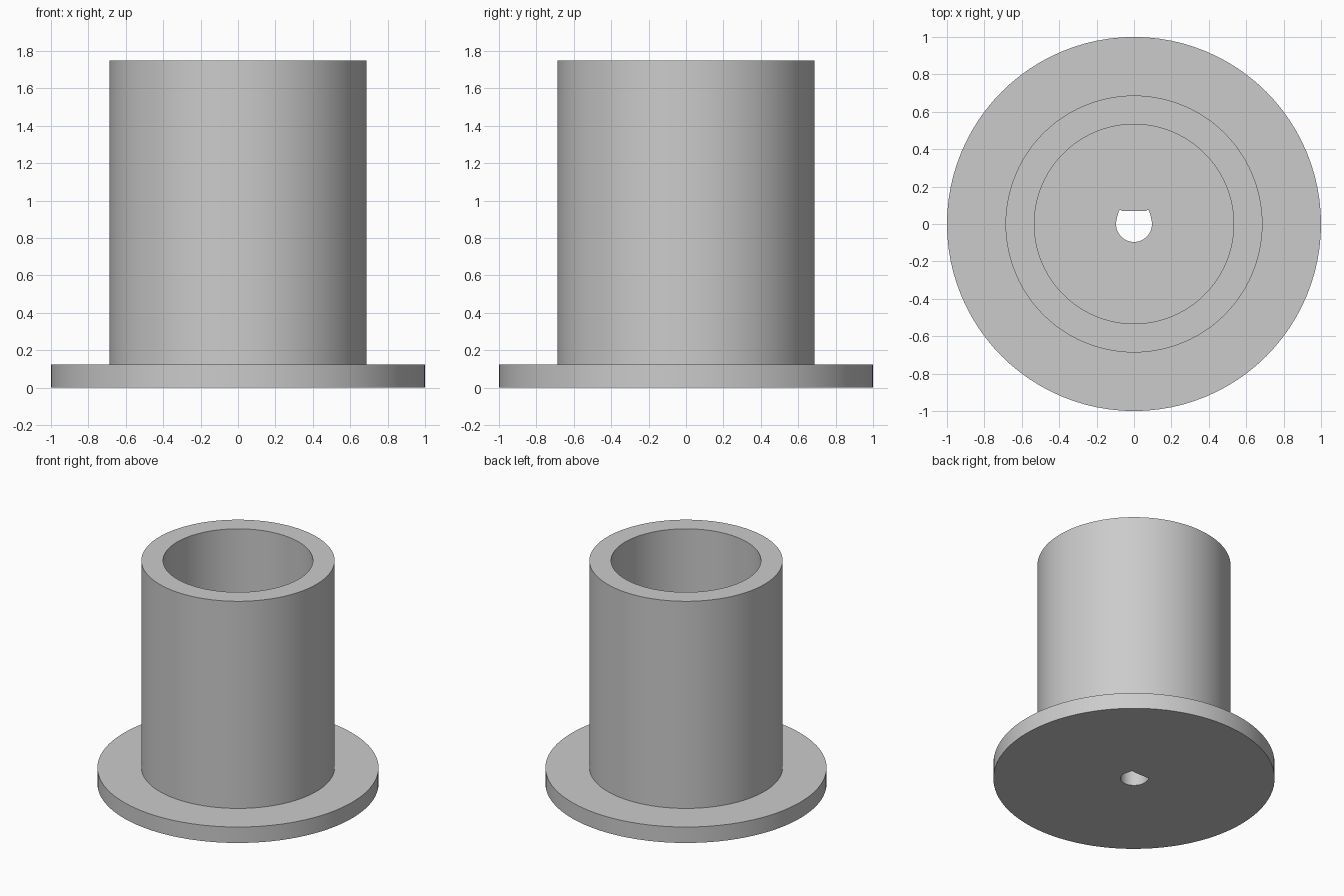
import bpy
import bmesh
from math import sin, cos, pi, radians

if "Cube" in bpy.data.objects:
    bpy.data.objects.remove(bpy.data.objects["Cube"])

SEGMENTS = 96
FLANGE_TOP = 0.125
HEIGHT = 1.75
FLANGE_R, TUBE_R, BORE_R, SHAFT_R, FLAT_Y = 1.0, 0.687, 0.533, 0.096, 0.07

grey = bpy.data.materials.new("plain grey")
grey.use_nodes = True
grey.diffuse_color = (0.6, 0.6, 0.6, 1)
grey.node_tree.nodes["Principled BSDF"].inputs["Base Color"].default_value = (0.6, 0.6, 0.6, 1)


def circle(radius):
    return lambda angle: radius


def shaft_outline(angle):
    """D-shaped hole: round below, flat on the +y side, small corner reliefs."""
    from_flat = abs(angle - pi / 2)
    if from_flat < radians(44):
        return FLAT_Y / sin(angle)
    if from_flat < radians(70):
        return SHAFT_R + 0.012 * (radians(70) - from_flat) / radians(25)
    return SHAFT_R


def ring(bm, outline, z):
    verts = []
    for i in range(SEGMENTS):
        a = 2 * pi * i / SEGMENTS
        r = outline(a)
        verts.append(bm.verts.new((r * cos(a), r * sin(a), z)))
    return verts


# Closed wall profile: underside, flange, tube, bore, floor and shaft hole
profile = [
    (shaft_outline, 0),
    (circle(FLANGE_R), 0),
    (circle(FLANGE_R), FLANGE_TOP),
    (circle(TUBE_R), FLANGE_TOP),
    (circle(TUBE_R), HEIGHT),
    (circle(BORE_R), HEIGHT),
    (circle(BORE_R), FLANGE_TOP),
    (shaft_outline, FLANGE_TOP),
]
bm = bmesh.new()
rings = [ring(bm, outline, z) for outline, z in profile]
for k, lower in enumerate(rings):
    upper = rings[(k + 1) % len(rings)]
    for i in range(SEGMENTS):
        j = (i + 1) % SEGMENTS
        bm.faces.new((lower[i], lower[j], upper[j], upper[i]))
bmesh.ops.recalc_face_normals(bm, faces=bm.faces)

mesh = bpy.data.meshes.new("flanged_hub")
bm.to_mesh(mesh)
bm.free()
mesh.materials.append(grey)
hub = bpy.data.objects.new("flanged_hub", mesh)
bpy.context.collection.objects.link(hub)

# Smooth round walls, crisp rims
bpy.ops.object.select_all(action="DESELECT")
hub.select_set(True)
bpy.context.view_layer.objects.active = hub
bpy.ops.object.shade_smooth_by_angle(angle=radians(30))
